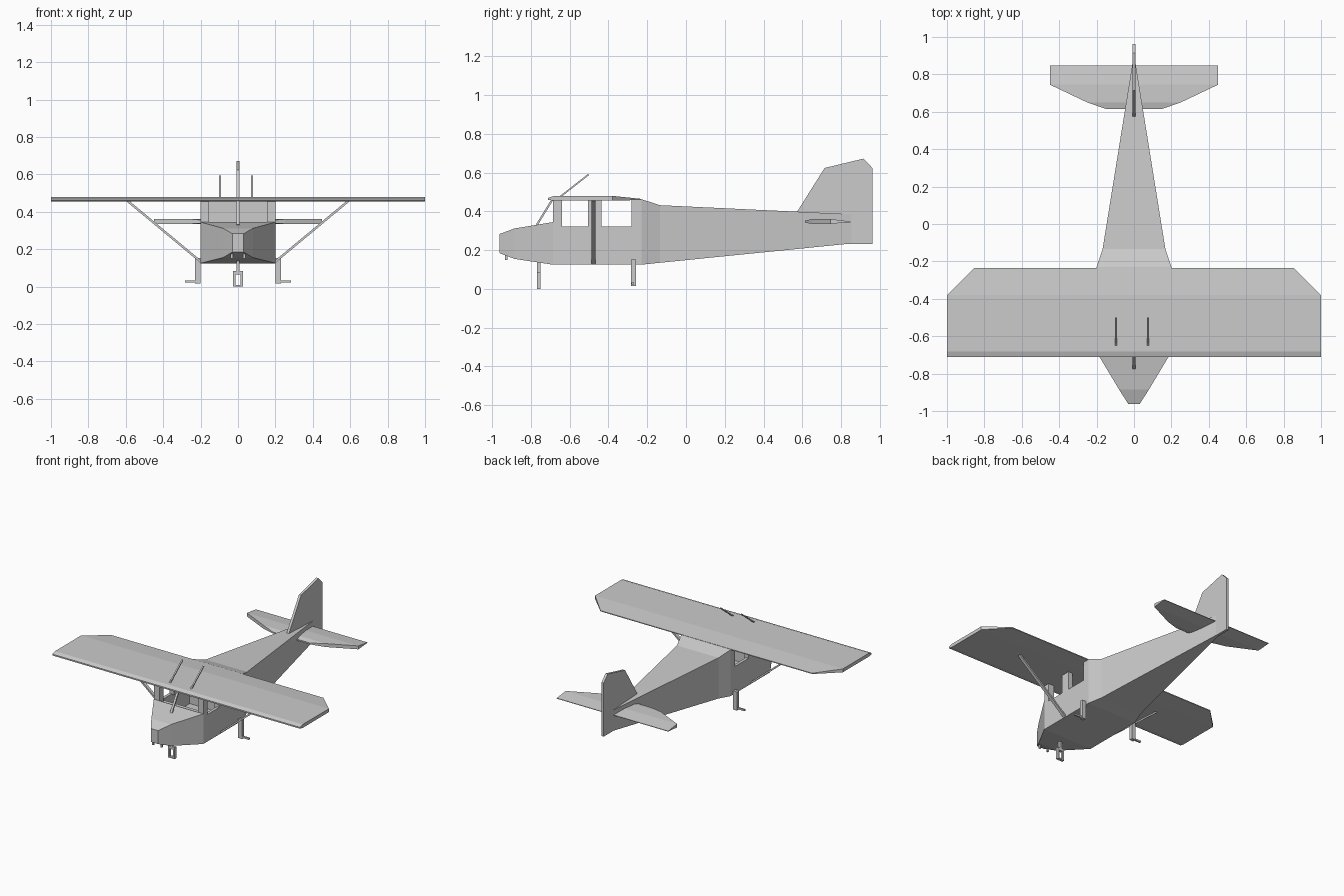
import bpy, bmesh
from mathutils import Vector

if "Cube" in bpy.data.objects:
    bpy.data.objects.remove(bpy.data.objects["Cube"])


def finish(name, bm):
    bmesh.ops.recalc_face_normals(bm, faces=bm.faces)
    me = bpy.data.meshes.new(name)
    bm.to_mesh(me)
    bm.free()
    ob = bpy.data.objects.new(name, me)
    bpy.context.collection.objects.link(ob)
    return ob


def loft(name, stations, recess=None):
    """Rectangular sections (y, half width, z bottom, z top) joined along y."""
    bm = bmesh.new()
    rings = [[bm.verts.new(p) for p in ((-w, y, a), (w, y, a), (w, y, b), (-w, y, b))]
             for y, w, a, b in stations]
    tops = []
    for r, s in zip(rings, rings[1:]):
        for i in range(4):
            j = (i + 1) % 4
            f = bm.faces.new((r[i], r[j], s[j], s[i]))
            if i == 2:
                tops.append(f)
    bm.faces.new(rings[0])
    bm.faces.new(rings[-1])
    bmesh.ops.recalc_face_normals(bm, faces=bm.faces)
    if recess is not None:
        f = tops[recess]
        bmesh.ops.inset_region(bm, faces=[f], thickness=0.03)
        new = bmesh.ops.extrude_discrete_faces(bm, faces=[f])["faces"][0]
        bmesh.ops.translate(bm, verts=new.verts[:], vec=(0, 0, -0.15))
    return finish(name, bm)


def box(name, x0, x1, y0, y1, z0, z1):
    bm = bmesh.new()
    bmesh.ops.create_cube(bm, size=1)
    for v in bm.verts:
        v.co = ((x0 + x1) / 2 + v.co.x * (x1 - x0),
                (y0 + y1) / 2 + v.co.y * (y1 - y0),
                (z0 + z1) / 2 + v.co.z * (z1 - z0))
    return finish(name, bm)


def rod(name, a, b, wx, wy):
    """Four-sided bar from a to b, wx and wy thick across it."""
    a, b = Vector(a), Vector(b)
    d = (b - a).normalized()
    u = Vector((0, 1, 0)) if abs(d.y) < 0.1 else Vector((1, 0, 0))
    v = d.cross(u).normalized()
    bm = bmesh.new()
    ends = [[bm.verts.new(p + u * wx / 2 * s + v * wy / 2 * t)
             for s, t in ((-1, -1), (1, -1), (1, 1), (-1, 1))] for p in (a, b)]
    for i in range(4):
        j = (i + 1) % 4
        bm.faces.new((ends[0][i], ends[0][j], ends[1][j], ends[1][i]))
    bm.faces.new(ends[0])
    bm.faces.new(ends[1])
    return finish(name, bm)


def plate(name, profile, t):
    """Side outline (y, z) given a thickness in x."""
    bm = bmesh.new()
    f = bm.faces.new([bm.verts.new((-t / 2, y, z)) for y, z in profile])
    new = bmesh.ops.extrude_face_region(bm, geom=[f])["geom"]
    bmesh.ops.translate(bm, vec=(t, 0, 0),
                        verts=[g for g in new if isinstance(g, bmesh.types.BMVert)])
    return finish(name, bm)


# body: nose and open cabin tub, then tapering tail
loft("nose_and_cabin", [(-0.963, 0.03, 0.185, 0.283), (-0.885, 0.08, 0.155, 0.312),
                        (-0.685, 0.2, 0.125, 0.345), (-0.64, 0.2, 0.125, 0.322),
                        (-0.28, 0.2, 0.125, 0.322)], recess=3)
loft("rear_fuselage", [(-0.28, 0.2, 0.125, 0.465), (-0.23, 0.2, 0.125, 0.463),
                       (-0.135, 0.168, 0.135, 0.432), (0.86, 0.008, 0.235, 0.385)])

# flying surfaces
loft("wing", [(-0.712, 1, 0.46, 0.47), (-0.682, 1, 0.455, 0.48),
              (-0.38, 1, 0.455, 0.48), (-0.235, 0.855, 0.459, 0.465)])
loft("tailplane", [(0.615, 0.15, 0.342, 0.352), (0.65, 0.25, 0.336, 0.361),
                   (0.745, 0.45, 0.336, 0.361), (0.848, 0.45, 0.344, 0.348)])
plate("tail_fin", [(0.57, 0.393), (0.715, 0.624), (0.915, 0.672), (0.962, 0.624),
                   (0.962, 0.233), (0.84, 0.233), (0.75, 0.3)], 0.018)

# mirrored parts: window posts, wing struts, main gear, nose pins
for side, s in (("left", -1), ("right", 1)):
    def sided(part, xa, xb, *rest):
        xs = sorted((s * xa, s * xb))
        box(f"{side}_{part}", xs[0], xs[1], *rest)
    sided("front_post", 0.155, 0.2, -0.685, -0.64, 0.315, 0.462)
    sided("door_post", 0.165, 0.2, -0.505, -0.435, 0.315, 0.462)
    sided("gear_leg", 0.2, 0.23, -0.284, -0.258, 0.016, 0.152)
    sided("gear_axle", 0.23, 0.284, -0.28, -0.268, 0.022, 0.034)
    sided("nose_pin", 0.028, 0.04, -0.935, -0.922, 0.15, 0.185)
    sided("nose_fork", 0.014, 0.027, -0.77, -0.75, 0.0, 0.085)
    rod(f"{side}_wing_strut", (s * 0.195, -0.477, 0.13), (s * 0.59, -0.477, 0.458), 0.022, 0.012)

# nose gear
box("nose_fork_bridge", -0.014, 0.014, -0.77, -0.75, 0.066, 0.085)
box("nose_fork_axle", -0.014, 0.014, -0.77, -0.75, 0.0, 0.01)
box("nose_gear_stem", -0.009, 0.009, -0.769, -0.751, 0.085, 0.15)

# slanted rods: windscreen bar and two on the wing
rod("windscreen_bar", (0, -0.77, 0.33), (0, -0.69, 0.46), 0.016, 0.01)
for name, x in (("left_wing_rod", -0.096), ("right_wing_rod", 0.074)):
    rod(name, (x, -0.65, 0.475), (x, -0.503, 0.59), 0.01, 0.008)
